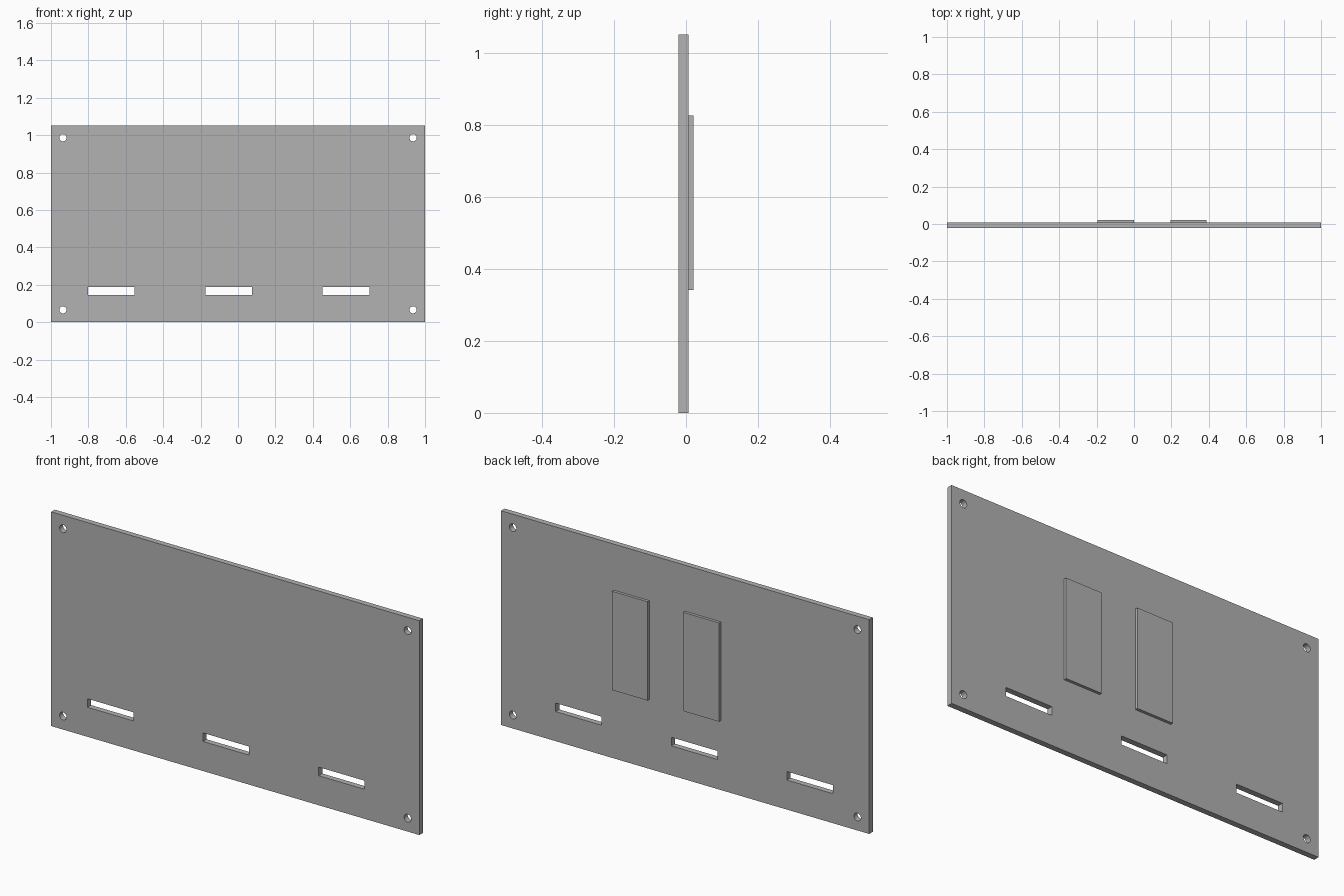
import bpy, bmesh, math
from mathutils import Matrix, Vector

if "Cube" in bpy.data.objects:
    bpy.data.objects.remove(bpy.data.objects["Cube"])

grey = bpy.data.materials.new("neutral_grey")
grey.use_nodes = True
grey.diffuse_color = (0.448, 0.448, 0.448, 1)
grey.node_tree.nodes["Principled BSDF"].inputs["Base Color"].default_value = grey.diffuse_color

HEIGHT = 1.052
BACK, FRONT, PAD_BACK = 0.007, -0.021, 0.021


def add_box(bm, x0, x1, y0, y1, z0, z1):
    size = Matrix.Diagonal((x1 - x0, y1 - y0, z1 - z0, 1))
    centre = Vector((x0 + x1, y0 + y1, z0 + z1)) / 2
    bmesh.ops.create_cube(bm, size=1, matrix=Matrix.Translation(centre) @ size)


def make_object(name, bm):
    mesh = bpy.data.meshes.new(name)
    bm.to_mesh(mesh)
    bm.free()
    mesh.materials.append(grey)
    obj = bpy.data.objects.new(name, mesh)
    bpy.context.collection.objects.link(obj)
    return obj


# Main panel
bm = bmesh.new()
add_box(bm, -1, 1, FRONT, BACK, 0, HEIGHT)
panel = make_object("panel", bm)

# Cutter with three slots and four corner screw holes
bm = bmesh.new()
for x in (-0.678, -0.05, 0.578):
    add_box(bm, x - 0.125, x + 0.125, -0.1, 0.1, 0.145, 0.187)
for x in (-0.936, 0.936):
    for z in (0.066, HEIGHT - 0.066):
        turn = Matrix.Translation((x, 0, z)) @ Matrix.Rotation(math.pi / 2, 4, "X")
        bmesh.ops.create_cone(bm, cap_ends=True, segments=32, radius1=0.019,
                              radius2=0.019, depth=0.2, matrix=turn)
cutter = make_object("opening_cutter", bm)
cutter.hide_render = True

# Cut the openings, then discard the cutter
cut = panel.modifiers.new("openings", "BOOLEAN")
cut.operation = "DIFFERENCE"
cut.solver = "EXACT"
cut.object = cutter
bpy.context.view_layer.objects.active = panel
panel.select_set(True)
bpy.ops.object.modifier_apply(modifier=cut.name)
bpy.data.objects.remove(cutter)
bpy.ops.object.select_all(action="DESELECT")
panel.select_set(True)
bpy.ops.object.shade_smooth_by_angle(angle=math.radians(30))

# Two raised pads on the back
for name, x in (("back_pad_right", -0.194), ("back_pad_left", 0.194)):
    bm = bmesh.new()
    add_box(bm, x, x + 0.193, BACK, PAD_BACK, 0.341, 0.826)
    make_object(name, bm)
